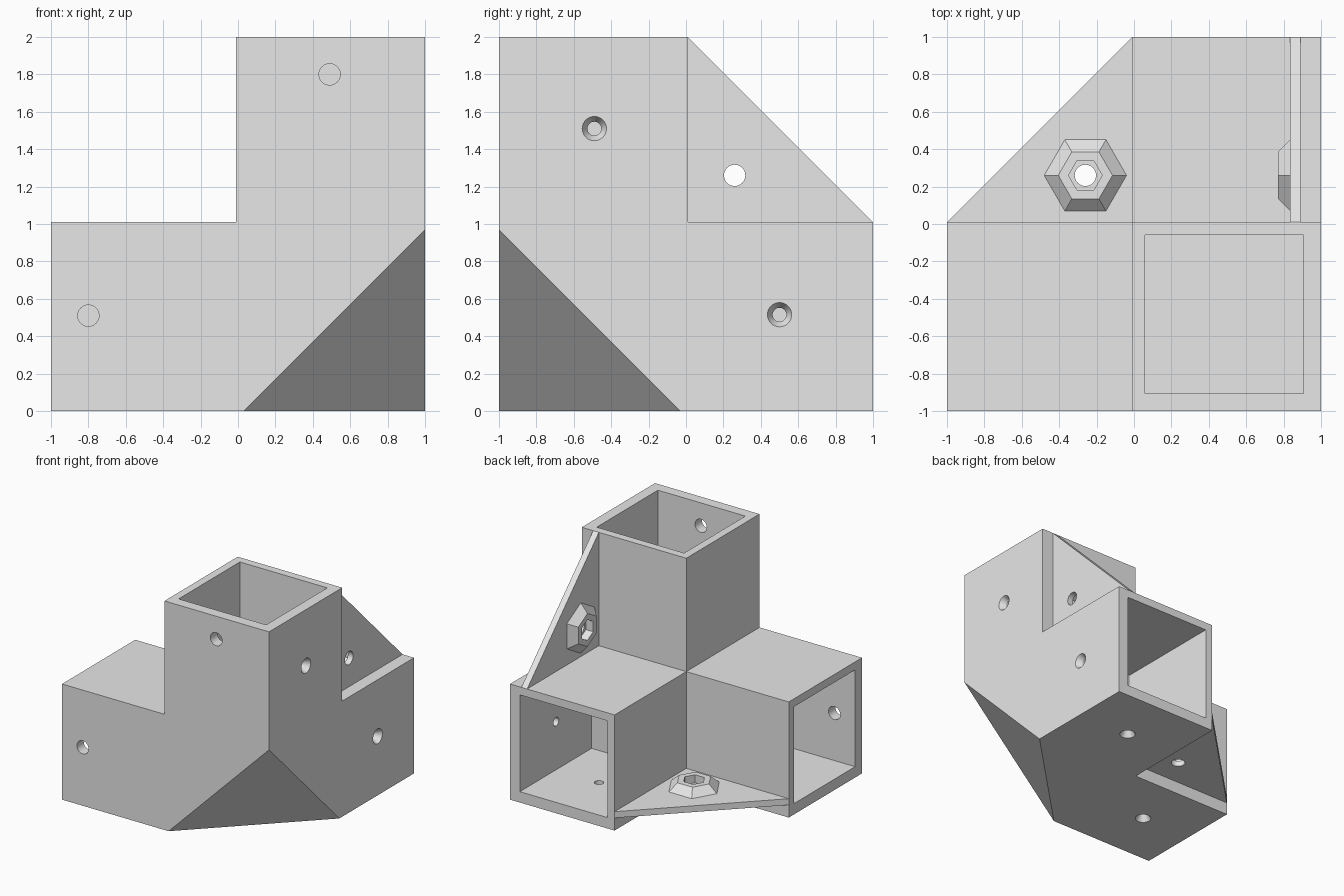
import bpy, bmesh
from math import cos, sin, tau
from mathutils import Vector, Matrix

if "Cube" in bpy.data.objects:
    bpy.data.objects.remove(bpy.data.objects["Cube"])

SIDE = 1.01          # outer width of each square arm
OUT, IN = 0.095, 0.94  # pocket limits measured from the outer corner
CORNER = Vector((1, -1, 0))
ARMS = [Vector((-1, 0, 0)), Vector((0, 1, 0)), Vector((0, 0, 1))]

grey = bpy.data.materials.new("light_grey")
grey.use_nodes = True
grey.diffuse_color = (0.8, 0.8, 0.8, 1)
grey.node_tree.nodes["Principled BSDF"].inputs["Base Color"].default_value = (0.8, 0.8, 0.8, 1)


def finish(name, bm):
    bmesh.ops.recalc_face_normals(bm, faces=bm.faces)
    mesh = bpy.data.meshes.new(name)
    bm.to_mesh(mesh)
    bm.free()
    mesh.materials.append(grey)
    obj = bpy.data.objects.new(name, mesh)
    bpy.context.collection.objects.link(obj)
    return obj


def box(name, p, q):
    bm = bmesh.new()
    size = Vector([abs(v) for v in q - p])
    bmesh.ops.create_cube(bm, size=1, matrix=Matrix.Translation((p + q) / 2) @ Matrix.Diagonal(size).to_4x4())
    return finish(name, bm)


def loft(name, sides, origin, direction, sections):
    """Stack of rings along a direction, each given as (depth, radius)."""
    bm = bmesh.new()
    rot = Vector((0, 0, 1)).rotation_difference(Vector(direction))
    rings = []
    for depth, radius in sections:
        pts = [Vector((radius * cos(tau * i / sides), radius * sin(tau * i / sides), depth)) for i in range(sides)]
        rings.append([bm.verts.new(Vector(origin) + rot @ p) for p in pts])
    for low, high in zip(rings, rings[1:]):
        for i in range(sides):
            j = (i + 1) % sides
            bm.faces.new((low[i], low[j], high[j], high[i]))
    bm.faces.new(rings[0][::-1])
    bm.faces.new(rings[-1])
    return finish(name, bm)


def combine(obj, tool, operation):
    """Apply a boolean and discard the tool."""
    mod = obj.modifiers.new(operation, "BOOLEAN")
    mod.operation, mod.object, mod.solver = operation, tool, "EXACT"
    bpy.context.view_layer.update()
    graph = bpy.context.evaluated_depsgraph_get()
    mesh = bpy.data.meshes.new_from_object(obj.evaluated_get(graph))
    obj.modifiers.clear()
    obj.data = mesh
    bpy.data.objects.remove(tool)


# Three-armed body: a cube with three faces pulled out
bm = bmesh.new()
diagonal = sum(ARMS, Vector((0, 0, 0)))
bmesh.ops.create_cube(bm, size=SIDE, matrix=Matrix.Translation(CORNER + diagonal * SIDE / 2))
bm.normal_update()
starts = [max(bm.faces, key=lambda f: f.normal.dot(arm)) for arm in ARMS]
for arm, face in zip(ARMS, starts):
    end = bmesh.ops.extrude_discrete_faces(bm, faces=[face])["faces"][0]
    bmesh.ops.translate(bm, verts=end.verts[:], vec=arm * (2 - SIDE))

# Chamfered outer corner
cut = bmesh.ops.bisect_plane(bm, geom=bm.verts[:] + bm.edges[:] + bm.faces[:], plane_co=CORNER + Vector((0, 0, 0.97)),
                             plane_no=-diagonal, clear_outer=True)
bmesh.ops.edgeloop_fill(bm, edges=[e for e in cut["geom_cut"] if isinstance(e, bmesh.types.BMEdge)])
bmesh.ops.dissolve_limit(bm, angle_limit=0.01, verts=bm.verts[:], edges=bm.edges[:])
body = finish("corner_body", bm)

# Square sockets in the arms
for arm in ARMS:
    across = diagonal - arm
    combine(body, box("socket_cutter", CORNER + arm * SIDE + across * OUT, CORNER + arm * 2.1 + across * IN),
            "DIFFERENCE")

# Plain holes through the front wall
for x, z in [(-0.8, 0.51), (0.49, 1.8)]:
    combine(body, loft("hole_cutter", 32, (x, -1, z), (0, 1, 0), [(-0.02, 0.057), (0.15, 0.057)]), "DIFFERENCE")

# Countersunk screw holes through the side and bottom walls
SCREW = [(-0.02, 0.065), (0, 0.065), (0.05, 0.037), (0.15, 0.037)]
for origin, direction in [((1, -0.49, 1.51), (-1, 0, 0)), ((1, 0.5, 0.515), (-1, 0, 0)),
                          ((0.49, 0.5, 0), (0, 0, 1)), ((-0.51, -0.49, 0), (0, 0, 1))]:
    combine(body, loft("screw_cutter", 32, origin, direction, SCREW), "DIFFERENCE")


# Triangular gusset with a hexagonal nut boss
def gusset(name):
    bm = bmesh.new()
    tri = [bm.verts.new((x, y, 0.11)) for x, y in [(-1, 0.01), (0.03, -0.03), (-0.01, 1)]]
    top = bmesh.ops.extrude_face_region(bm, geom=[bm.faces.new(tri)])["geom"]
    bmesh.ops.translate(bm, verts=[v for v in top if isinstance(v, bmesh.types.BMVert)], vec=(0, 0, 0.055))
    plate = finish(name, bm)
    center, up = (-0.26, 0.26, 0), (0, 0, 1)
    combine(plate, loft("boss", 6, center, up, [(0.153, 0.234), (0.23, 0.145)]), "UNION")
    combine(plate, loft("nut_cutter", 6, center, up, [(0.16, 0.09), (0.3, 0.09)]), "DIFFERENCE")
    combine(plate, loft("bolt_cutter", 32, center, up, [(0.05, 0.057), (0.3, 0.057)]), "DIFFERENCE")
    return plate


gusset("bottom_gusset")
side = gusset("side_gusset")

# Reflect the second gusset into the upright plane
side.data.transform(Matrix(((0, 0, -1, 1), (0, 1, 0, 0), (-1, 0, 0, 1), (0, 0, 0, 1))))
side.data.flip_normals()
